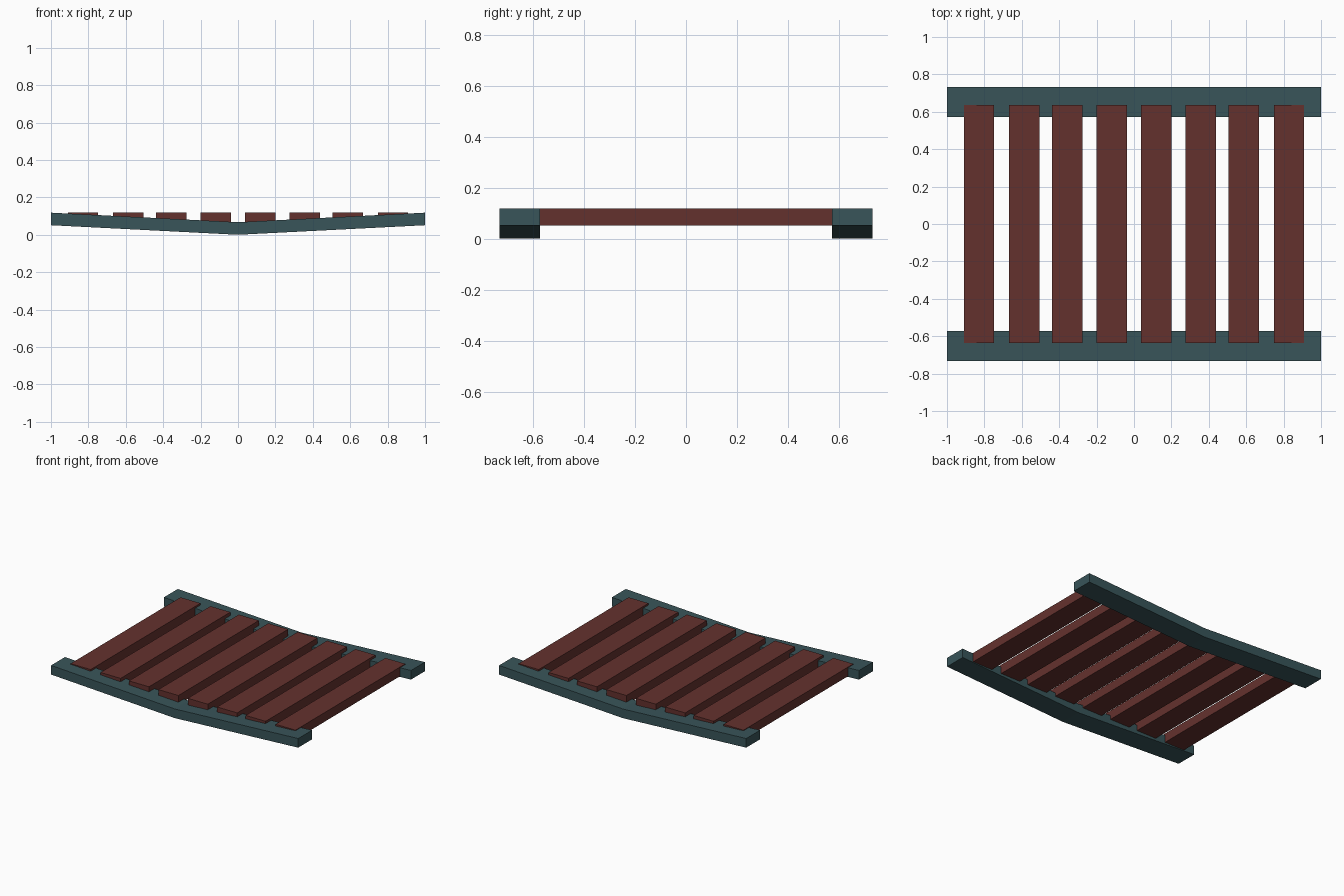
import bpy, bmesh

if "Cube" in bpy.data.objects:
    bpy.data.objects.remove(bpy.data.objects["Cube"])


def material(name, color):
    mat = bpy.data.materials.new(name)
    mat.diffuse_color = (*color, 1)
    mat.use_nodes = True
    mat.node_tree.nodes["Principled BSDF"].inputs["Base Color"].default_value = mat.diffuse_color
    return mat


def extrude_profile(name, profile, y0, y1, mat):
    """Extrude a closed (x, z) outline along y into a solid."""
    bm = bmesh.new()
    face = bm.faces.new([bm.verts.new((x, y0, z)) for x, z in profile])
    new = bmesh.ops.extrude_face_region(bm, geom=[face])["geom"]
    verts = [v for v in new if isinstance(v, bmesh.types.BMVert)]
    bmesh.ops.translate(bm, verts=verts, vec=(0, y1 - y0, 0))
    bmesh.ops.recalc_face_normals(bm, faces=bm.faces)
    mesh = bpy.data.meshes.new(name)
    bm.to_mesh(mesh)
    bm.free()
    mesh.materials.append(mat)
    obj = bpy.data.objects.new(name, mesh)
    bpy.context.collection.objects.link(obj)
    return obj


rail_mat = material("teal_paint", (0.04, 0.09, 0.1))
slat_mat = material("red_brown_wood", (0.127, 0.031, 0.027))

THICK = 0.067   # thickness of rails and slats
RISE = 0.051    # how far the rail ends rise above the middle

# Shallow V-shaped side rails
rail = [(-1, RISE), (0, 0), (1, RISE),
        (1, RISE + THICK), (0, THICK), (-1, RISE + THICK)]
extrude_profile("front_rail", rail, -0.732, -0.572, rail_mat)
extrude_profile("back_rail", rail, 0.572, 0.732, rail_mat)

# Level cross slats, let into the rails
HALF = 0.081
centres = [0.119, 0.357, 0.587, 0.829]
for i, x in enumerate([-c for c in reversed(centres)] + centres):
    slat = [(x - HALF, RISE), (x + HALF, RISE),
            (x + HALF, RISE + THICK), (x - HALF, RISE + THICK)]
    extrude_profile(f"slat_{i + 1}", slat, -0.635, 0.635, slat_mat)
